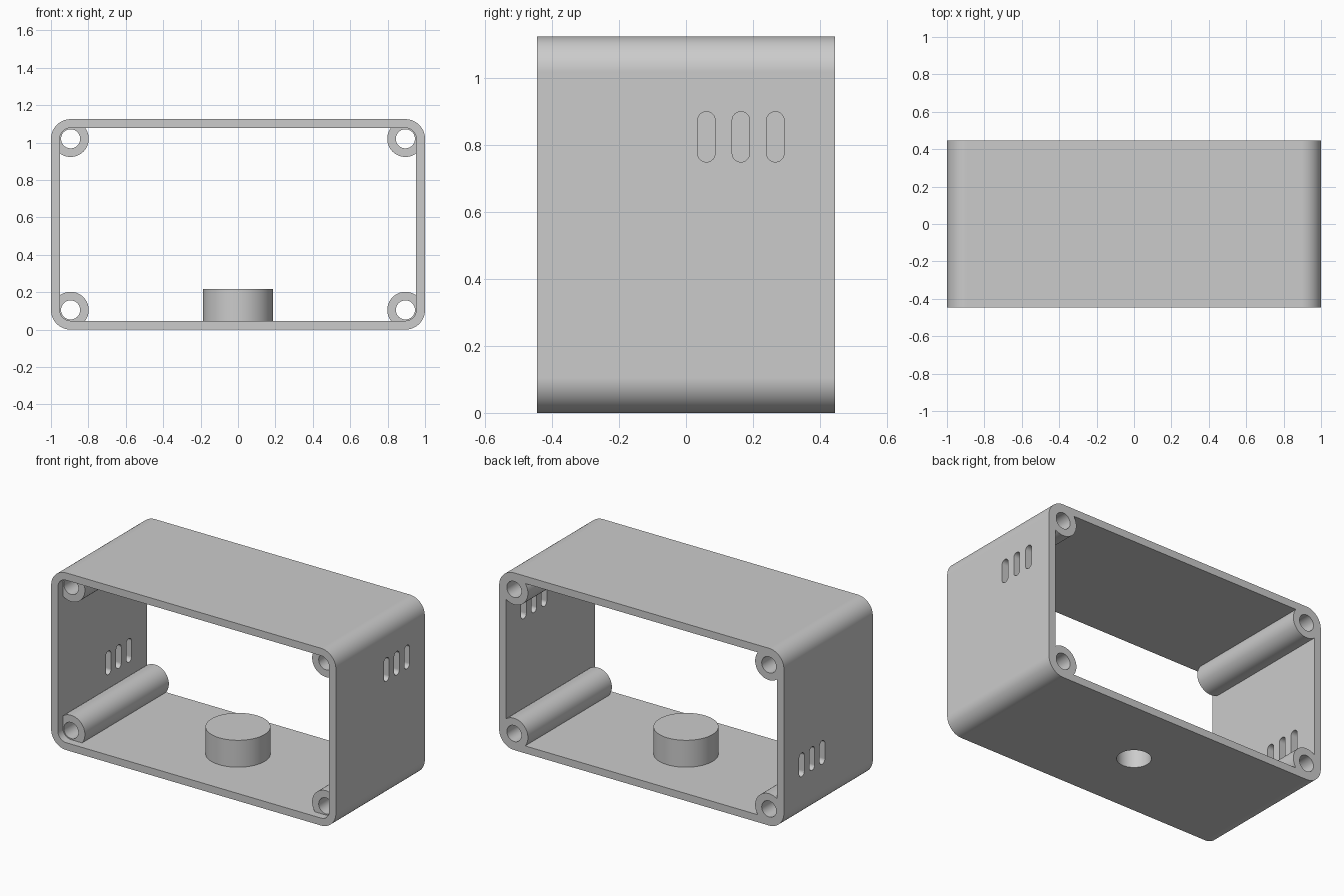
import bpy
import bmesh
from math import cos, sin, pi, radians

cube = bpy.data.objects.get("Cube")
if cube:
    bpy.data.objects.remove(cube, do_unlink=True)

W, D, H = 1.0, 0.446, 1.125      # half width, half depth, height
WALL, R = 0.047, 0.105           # wall thickness, outer corner radius
LIP = 0.05                       # front recess of the screw posts


def rounded_rect(a0, a1, b0, b1, r, steps=14):
    """Outline of a rounded rectangle, counter-clockwise."""
    centres = [(a1 - r, b1 - r), (a0 + r, b1 - r), (a0 + r, b0 + r), (a1 - r, b0 + r)]
    return [(ca + r * cos(pi / 2 * (q + i / steps)), cb + r * sin(pi / 2 * (q + i / steps)))
            for q, (ca, cb) in enumerate(centres) for i in range(steps + 1)]


def circle(ca, cb, r, steps=56):
    return [(ca + r * cos(2 * pi * i / steps), cb + r * sin(2 * pi * i / steps))
            for i in range(steps)]


def prism(name, outline, axis, lo, hi):
    """Extrude an outline along an axis from lo to hi."""
    place = {"X": lambda a, b, t: (t, a, b),
             "Y": lambda a, b, t: (a, t, b),
             "Z": lambda a, b, t: (a, b, t)}[axis]
    bm = bmesh.new()
    ends = [[bm.verts.new(place(a, b, t)) for a, b in outline] for t in (lo, hi)]
    for ring in ends:
        bm.faces.new(ring)
    n = len(outline)
    for i in range(n):
        j = (i + 1) % n
        bm.faces.new((ends[0][i], ends[0][j], ends[1][j], ends[1][i]))
    bmesh.ops.recalc_face_normals(bm, faces=bm.faces)
    mesh = bpy.data.meshes.new(name)
    bm.to_mesh(mesh)
    bm.free()
    obj = bpy.data.objects.new(name, mesh)
    bpy.context.scene.collection.objects.link(obj)
    return obj


def combine(target, tool, operation):
    """Apply a boolean and discard the tool."""
    tool.hide_render = True
    mod = target.modifiers.new("combine", "BOOLEAN")
    mod.operation = operation
    mod.solver = "EXACT"
    mod.object = tool
    bpy.context.view_layer.objects.active = target
    bpy.ops.object.modifier_apply(modifier=mod.name)
    bpy.data.objects.remove(tool, do_unlink=True)


# Open rounded shell
body = prism("enclosure_body", rounded_rect(-W, W, 0, H, R), "Y", -D, D)
opening = prism("opening", rounded_rect(-W + WALL, W - WALL, WALL, H - WALL, R - WALL),
                "Y", -D - 0.1, D + 0.1)
combine(body, opening, "DIFFERENCE")

# Screw posts in the four corners, flush at the back, recessed at the front
corners = [(x, z) for x in (-W + R, W - R) for z in (R, H - R)]
for x, z in corners:
    combine(body, prism("screw_post", circle(x, z, 0.097), "Y", -D + LIP, D), "UNION")
for x, z in corners:
    combine(body, prism("screw_hole", circle(x, z, 0.051), "Y", -D - 0.1, D + 0.1), "DIFFERENCE")

# Round boss on the floor with a blind hole from below
combine(body, prism("floor_boss", circle(0, 0, 0.187), "Z", WALL / 2, 0.218), "UNION")
combine(body, prism("floor_hole", circle(0, 0, 0.098), "Z", -0.1, 0.17), "DIFFERENCE")

# Vent slots: high on one side wall, low on the other
for side, z in ((1, 0.825), (-1, 0.345)):
    for y in (0.061, 0.164, 0.267):
        outline = rounded_rect(y - 0.026, y + 0.026, z - 0.075, z + 0.075, 0.0255, 8)
        lo, hi = sorted((side * (W - 0.08), side * (W + 0.1)))
        combine(body, prism("vent_slot", outline, "X", lo, hi), "DIFFERENCE")

# Plain grey plastic
grey = bpy.data.materials.new("grey_plastic")
grey.use_nodes = True
colour = (0.6, 0.6, 0.6, 1.0)
grey.diffuse_color = colour
grey.node_tree.nodes["Principled BSDF"].inputs["Base Color"].default_value = colour
body.data.materials.clear()
body.data.materials.append(grey)

# Smooth curves, crisp edges, flat walls
bpy.ops.object.select_all(action="DESELECT")
body.select_set(True)
bpy.context.view_layer.objects.active = body
bpy.ops.object.shade_smooth_by_angle(angle=radians(30))
weighted = body.modifiers.new("flat_walls", "WEIGHTED_NORMAL")
weighted.keep_sharp = True
